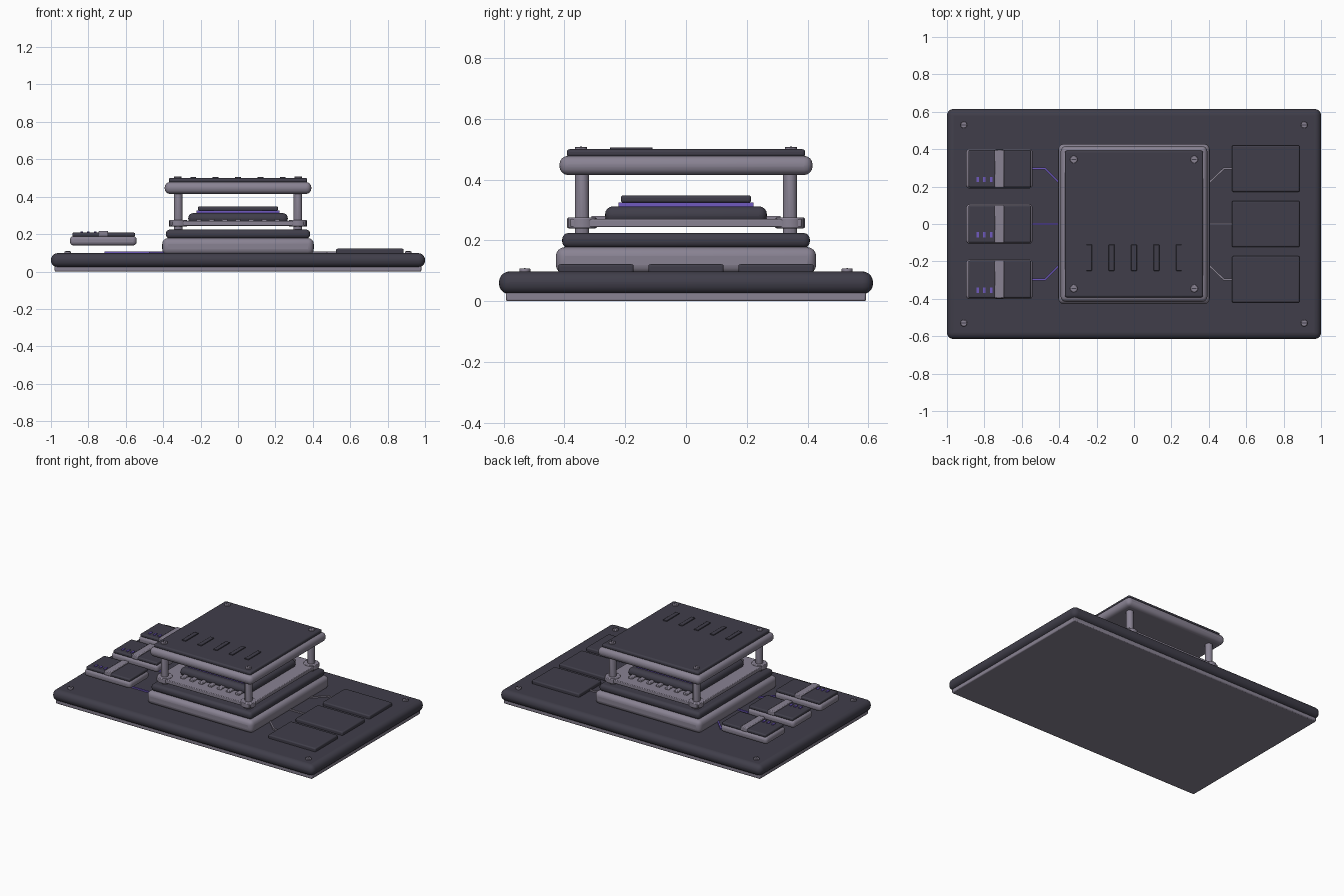
import bpy
import math
from mathutils import Vector

cube = bpy.data.objects.get("Cube")
if cube:
    bpy.data.objects.remove(cube, do_unlink=True)


def material(name, rgb):
    mat = bpy.data.materials.new(name)
    mat.use_nodes = True
    mat.diffuse_color = (*rgb, 1)
    mat.node_tree.nodes["Principled BSDF"].inputs["Base Color"].default_value = (*rgb, 1)
    return mat


DARK = material("dark slate", (0.051, 0.048, 0.068))
LIGHT = material("pale mauve grey", (0.25, 0.225, 0.29))
PURPLE = material("violet glow", (0.16, 0.10, 0.52))


def finish(obj, name, mat, bevel, segments):
    obj.name = name
    obj.data.materials.append(mat)
    if bevel:
        mod = obj.modifiers.new("rounded edges", 'BEVEL')
        mod.width = bevel
        mod.segments = segments
        mod.limit_method = 'ANGLE'
        bpy.ops.object.shade_smooth_by_angle(angle=math.radians(40))
    return obj


def slab(name, mat, center, half, z0, z1, bevel=0.0, segments=4, turn=0.0):
    """Box given by its plan centre, plan half sizes and height range."""
    bpy.ops.mesh.primitive_cube_add(size=2, location=(*center, (z0 + z1) / 2))
    obj = bpy.context.object
    obj.scale = (half[0], half[1], (z1 - z0) / 2)
    bpy.ops.object.transform_apply(location=False, rotation=False, scale=True)
    obj.rotation_euler.z = turn
    return finish(obj, name, mat, bevel, segments)


def cylinder(name, mat, center, radius, z0, z1, sides=16, bevel=0.0):
    bpy.ops.mesh.primitive_cylinder_add(
        vertices=sides, radius=radius, depth=z1 - z0,
        location=(*center, (z0 + z1) / 2))
    return finish(bpy.context.object, name, mat, bevel, 2)


def screw(name, center, radius, z):
    cylinder(name, LIGHT, center, radius, z - 0.01, z + 0.008, bevel=0.003)
    slab(name + "_slot", DARK, center, (radius * 0.65, 0.003), z + 0.006, z + 0.009)


def trace(name, mat, points):
    """Raised circuit line along a flat path."""
    for a, b in zip(points, points[1:]):
        a, b = Vector(a), Vector(b)
        d = b - a
        slab(name, mat, (a + b) / 2, (d.length / 2 + 0.003, 0.005),
             0.09, 0.107, turn=math.atan2(d.y, d.x))


O = (0, 0)
CORNERS = [(sx, sy) for sx in (-1, 1) for sy in (-1, 1)]

# Base board and its foot plate
slab("foot_plate", LIGHT, O, (0.98, 0.592), 0, 0.03, 0.006, 2)
slab("base_board", DARK, O, (1, 0.615), 0.023, 0.098, 0.035, 5)
for sx, sy in CORNERS:
    screw("base_screw", (sx * 0.91, sy * 0.53), 0.018, 0.1)

# Tower plinth
slab("plinth", LIGHT, O, (0.405, 0.428), 0.09, 0.178, 0.03, 4)
slab("plinth_cover", DARK, O, (0.385, 0.407), 0.176, 0.224, 0.02, 4)

# Middle deck on four posts
slab("deck", LIGHT, O, (0.36, 0.38), 0.244, 0.27, 0.004, 2)
for sx, sy in CORNERS:
    spot = (sx * 0.32, sy * 0.342)
    cylinder("post", LIGHT, spot, 0.024, 0.215, 0.425, 12, 0.004)
    cylinder("post_collar", LIGHT, spot, 0.049, 0.24, 0.275, 16, 0.004)

# Stacked chip with contact pins
slab("chip_body", DARK, O, (0.266, 0.266), 0.255, 0.312, 0.026, 4)
slab("chip_glow", PURPLE, O, (0.222, 0.222), 0.31, 0.325)
slab("chip_cap", DARK, O, (0.214, 0.214), 0.324, 0.348, 0.008, 3)
for sy in (-1, 1):
    for i in range(-3, 4):
        slab("chip_pin", LIGHT, (i * 0.07, sy * 0.285), (0.015, 0.026),
             0.262, 0.281, 0.004, 2)

# Lid with vents and screws
slab("lid_tray", LIGHT, O, (0.392, 0.416), 0.415, 0.478, 0.028, 4)
slab("lid_cover", DARK, O, (0.37, 0.392), 0.474, 0.5, 0.01, 3)
for i in range(-2, 3):
    slab("lid_vent", DARK, (i * 0.12, -0.18), (0.015, 0.07), 0.49, 0.506, 0.002, 2)
for sx, sy in CORNERS:
    screw("lid_screw", (sx * 0.322, sy * 0.345), 0.02, 0.5)

for row in (-1, 0, 1):
    y = row * 0.296
    # Raised modules on one side
    slab("module_tray", LIGHT, (-0.72, y), (0.178, 0.106), 0.139, 0.19, 0.02, 4)
    slab("module_cover", DARK, (-0.718, y), (0.168, 0.1), 0.186, 0.208, 0.008, 3)
    slab("module_band", LIGHT, (-0.72, y), (0.025, 0.101), 0.186, 0.217, 0.005, 2)
    for x in (-0.836, -0.8, -0.764):
        slab("module_lamp", PURPLE, (x, y - 0.058), (0.007, 0.014), 0.2, 0.213)
    # Flat pads on the other side
    slab("pad", DARK, (0.705, y), (0.181, 0.124), 0.09, 0.122, 0.008, 3)
    # Circuit lines running to the tower
    bend = row * 0.22
    trace("module_trace", PURPLE, [(-0.71, y), (-0.475, y), (-0.4, bend)])
    trace("pad_trace", LIGHT, [(0.53, y), (0.48, y), (0.4, bend)])
